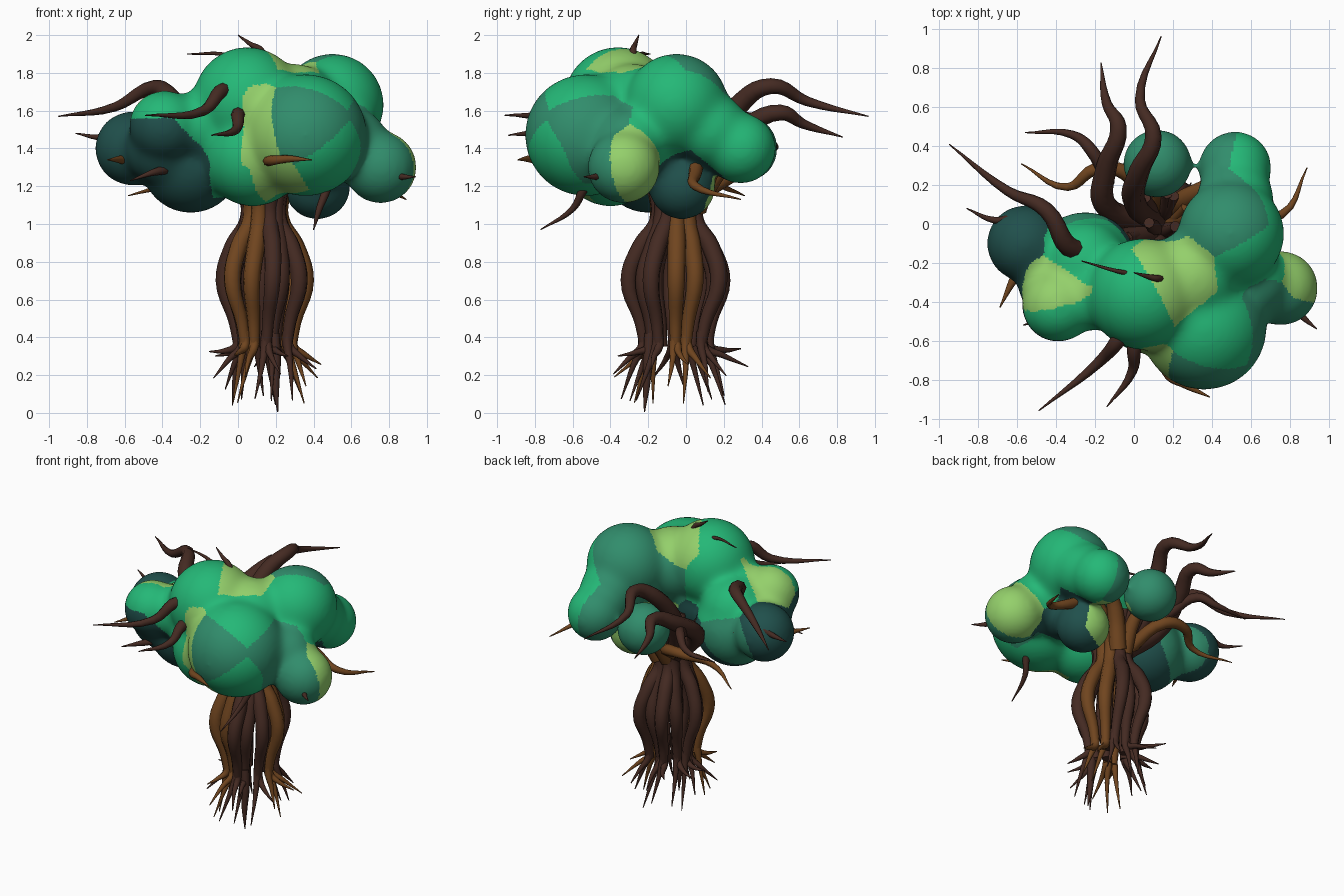
import bpy, bmesh, math, random
from mathutils import Vector, Matrix

random.seed(11)


def material(name, hexcode):
    m = bpy.data.materials.new(name)
    srgb = [int(hexcode[i:i + 2], 16) / 255 for i in (0, 2, 4)]
    lin = [c / 12.92 if c <= 0.04045 else ((c + 0.055) / 1.055) ** 2.4 for c in srgb]
    m.diffuse_color = (*lin, 1)
    return m


DARK = material("dark bark", "442A22")
BROWN = material("warm bark", "70451F")
LEAVES = [material("bright green", "24B877"), material("sea green", "318D6C"),
          material("deep teal", "20504C"), material("light green", "94D06B")]


def to_mesh(ob):
    bpy.ops.object.select_all(action='DESELECT')
    ob.select_set(True)
    bpy.context.view_layer.objects.active = ob
    bpy.ops.object.convert(target='MESH')
    return bpy.context.view_layer.objects.active


def tubes(name, paths, mat):
    """Each path is (points, radii): a smooth tapered round tube."""
    cu = bpy.data.curves.new(name, 'CURVE')
    cu.dimensions = '3D'
    cu.bevel_depth = 1.0
    cu.bevel_resolution = 2
    cu.resolution_u = 5
    cu.use_fill_caps = True
    for pts, radii in paths:
        sp = cu.splines.new('BEZIER')
        sp.bezier_points.add(len(pts) - 1)
        for bp, p, r in zip(sp.bezier_points, pts, radii):
            bp.co = p
            bp.radius = r
            bp.handle_left_type = bp.handle_right_type = 'AUTO'
    cu.materials.append(mat)
    ob = bpy.data.objects.new(name, cu)
    bpy.context.collection.objects.link(ob)
    return to_mesh(ob)


def taper(pts, r, tip=0.003, power=2.2):
    n = len(pts) - 1
    return pts, [tip + (r - tip) * (1 - (i / n) ** power) for i in range(n + 1)]


# trunk: a ring of bulging, slightly twisted strands, each ending in forked roots
CX, CY = 0.14, -0.05
PROFILE = [(0.35, 0.155, 0.028), (0.48, 0.175, 0.034), (0.70, 0.235, 0.046), (0.88, 0.18, 0.048),
           (1.02, 0.095, 0.046), (1.14, 0.10, 0.042), (1.34, 0.19, 0.028)]
strands = {0: [], 1: []}
roots = {0: [], 1: []}
N = 13


def around(angle, r, z):
    return (CX + r * 0.92 * math.cos(angle), CY + r * 1.1 * math.sin(angle), z)


for i in range(N):
    a = 2 * math.pi * i / N + random.uniform(-0.08, 0.08)
    kind = 1 if i in (0, 1, 8, 9) else 0
    twist = random.uniform(-0.6, 0.6)
    squeeze = 0.78 if i % 2 else 1.0
    pts = [around(a + twist * (z - 0.7), r * (squeeze if z < 1 else 1), z) for z, r, w in PROFILE]
    strands[kind].append((pts, [w for z, r, w in PROFILE]))
    base = a + twist * (0.35 - 0.7)
    r0 = 0.155 * squeeze
    low = random.uniform(0.04, 0.15)
    for k, drop, reach in ((-1, low, random.uniform(0.21, 0.28)),
                           (1, random.uniform(0.17, 0.34), random.uniform(0.29, 0.36))):
        b = base + k * random.uniform(0.1, 0.3)
        path = [around(base, r0 + 0.005, 0.43), around(base + k * 0.05, r0 + 0.01, 0.355),
                around(0.5 * (base + b), r0 + 0.45 * (reach - r0), 0.33 + 0.3 * (drop - 0.33)),
                around(b, reach, drop)]
        roots[kind].append(taper(path, 0.029, power=1.6))
# inner strands and the single lowest root
for k in range(3):
    a = k * 2.1 + 0.4
    strands[0].append(([around(a, r * 0.45, z) for z, r, w in PROFILE], [w for z, r, w in PROFILE]))
roots[0].append(taper([(0.19, -0.19, 0.42), (0.2, -0.2, 0.28), (0.2, -0.21, 0.14), (0.21, -0.22, 0.004)], 0.03))

tubes("trunk_strands_dark", strands[0], DARK)
tubes("trunk_strands_warm", strands[1], BROWN)
tubes("roots_dark", roots[0], DARK)
tubes("roots_warm", roots[1], BROWN)

# large curling branches
tubes("large_branches", [
    taper([(.12, 0, 1.1), (0, .12, 1.38), (.03, .28, 1.63), (.1, .45, 1.73), (.03, .64, 1.65), (.14, .965, 1.57)], .062),
    taper([(.1, 0, 1.1), (-.15, .1, 1.35), (-.14, .3, 1.5), (-.08, .5, 1.59), (-.14, .62, 1.53), (-.17, .83, 1.46)], .062),
    taper([(.08, -.05, 1.12), (-.15, -.1, 1.42), (-.33, -.12, 1.64), (-.45, .07, 1.72), (-.65, .17, 1.62),
           (-.95, .41, 1.57)], .06),
    taper([(.05, -.35, 1.5), (-.07, -.58, 1.71), (-.18, -.71, 1.6), (-.49, -.96, 1.575)], .045),
    taper([(.02, -.4, 1.56), (0, -.64, 1.58), (-.01, -.76, 1.5), (-.14, -.94, 1.47)], .04),
    taper([(-.13, .2, 1.4), (-.22, .38, 1.48), (-.32, .46, 1.42), (-.56, .47, 1.4)], .035)], DARK)

# thin dark twigs poking out of the leaves
tubes("dark_twigs", [
    taper([(-.4, 0, 1.4), (-.6, .03, 1.49), (-.72, .02, 1.46), (-.86, .08, 1.48)], .027),
    taper([(-.3, -.3, 1.28), (-.42, -.47, 1.28), (-.57, -.52, 1.23)], .027),
    taper([(.75, -.33, 1.27), (.87, -.48, 1.25), (.94, -.54, 1.25)], .02),
    taper([(.45, -.42, 1.3), (.47, -.53, 1.2), (.43, -.6, 1.08), (.4, -.77, .97)], .027),
    taper([(.16, -.28, 1.8), (.12, -.28, 1.92), (.07, -.27, 1.95), (0, -.25, 2.0)], .02),
    taper([(.06, -.26, 1.82), (-.05, -.25, 1.89), (-.27, -.19, 1.9)], .015)], DARK)

# warm brown side branches
tubes("warm_branches", [
    taper([(.08, .02, 1.12), (-.04, .26, 1.27), (-.2, .28, 1.28), (-.34, .19, 1.22), (-.58, .31, 1.15)], .042),
    taper([(.16, 0, 1.08), (.4, .06, 1.36), (.6, .05, 1.27), (.76, .05, 1.2), (.89, .29, 1.13)], .045),
    taper([(.18, .05, 1.08), (.27, .13, 1.3), (.38, .2, 1.4), (.5, .28, 1.42)], .06),
    taper([(.12, .05, 1.08), (.14, .16, 1.26), (.12, .28, 1.4)], .05, .03),
    taper([(.2, -.55, 1.34), (.17, -.76, 1.335), (.27, -.83, 1.345), (.39, -.89, 1.34)], .03),
    taper([(-.5, -.1, 1.32), (-.61, -.27, 1.34), (-.69, -.43, 1.34)], .03)], BROWN)

# leaf canopy: overlapping balls fused by remesh and smoothed (x, y, z, radius)
BALLS = [(-.56, -.1, 1.4, .2), (-.39, -.42, 1.52, .19), (-.25, -.2, 1.32, .265), (-.25, -.2, 1.45, .22),
         (.05, -.36, 1.65, .29), (.08, -.4, 1.36, .27), (.36, -.53, 1.47, .325), (.5, -.05, 1.63, .275),
         (.52, .29, 1.4, .19), (.755, -.33, 1.3, .195), (.12, .31, 1.4, .18), (.42, -.02, 1.2, .18),
         (.6, -.3, 1.42, .2), (.52, .13, 1.5, .2), (.3, -.28, 1.6, .25), (.43, -.2, 1.38, .19),
         (-.4, -.3, 1.4, .2), (-.2, -.36, 1.52, .19)]
bm = bmesh.new()
for x, y, z, r in BALLS:
    bmesh.ops.create_icosphere(bm, subdivisions=4, radius=r, matrix=Matrix.Translation((x, y, z)))
me = bpy.data.meshes.new("leaf_canopy")
bm.to_mesh(me)
bm.free()
canopy = bpy.data.objects.new("leaf_canopy", me)
bpy.context.collection.objects.link(canopy)
rm = canopy.modifiers.new("fuse", 'REMESH')
rm.mode = 'VOXEL'
rm.voxel_size = 0.014
sm = canopy.modifiers.new("soften", 'SMOOTH')
sm.factor = 0.5
sm.iterations = 70
canopy = to_mesh(canopy)
for m in LEAVES:
    canopy.data.materials.append(m)

# leaf colour patches: every face takes the colour of its nearest patch centre
G, S, T, L = range(4)
PATCHES = [(-.42, -.55, 1.68, G), (-.05, -.62, 1.45, G), (-.02, -.42, 1.9, G), (-.25, -.1, 1.62, G),
           (-.47, -.33, 1.72, L), (-.6, -.1, 1.4, T), (-.3, -.45, 1.27, T), (-.15, -.1, 1.15, T),
           (-.42, -.56, 1.44, T), (-.38, .07, 1.3, S), (-.2, -.58, 1.62, G),
           (.09, -.69, 1.45, L), (.2, -.66, 1.2, L), (.25, -.27, 1.87, L), (.34, -.82, 1.52, S),
           (.5, -.74, 1.3, G), (.47, -.55, 1.78, G), (-.02, -.55, 1.2, G), (.47, .02, 1.88, S),
           (.6, -.22, 1.82, G), (.78, .0, 1.6, G), (.3, .12, 1.65, S), (.62, .35, 1.42, G),
           (.42, .38, 1.4, S), (.74, -.48, 1.32, S), (.84, -.22, 1.36, L), (.11, .33, 1.4, S),
           (.48, -.06, 1.1, T), (.36, .14, 1.2, L), (.62, .05, 1.22, T), (.66, -.48, 1.52, S),
           (.35, -.5, 1.12, G), (.62, .2, 1.4, G), (.72, -.1, 1.5, G)]
seeds = [(Vector(p[:3]), p[3]) for p in PATCHES]
for f in canopy.data.polygons:
    f.use_smooth = True
    f.material_index = min(seeds, key=lambda s: (s[0] - f.center).length_squared)[1]
